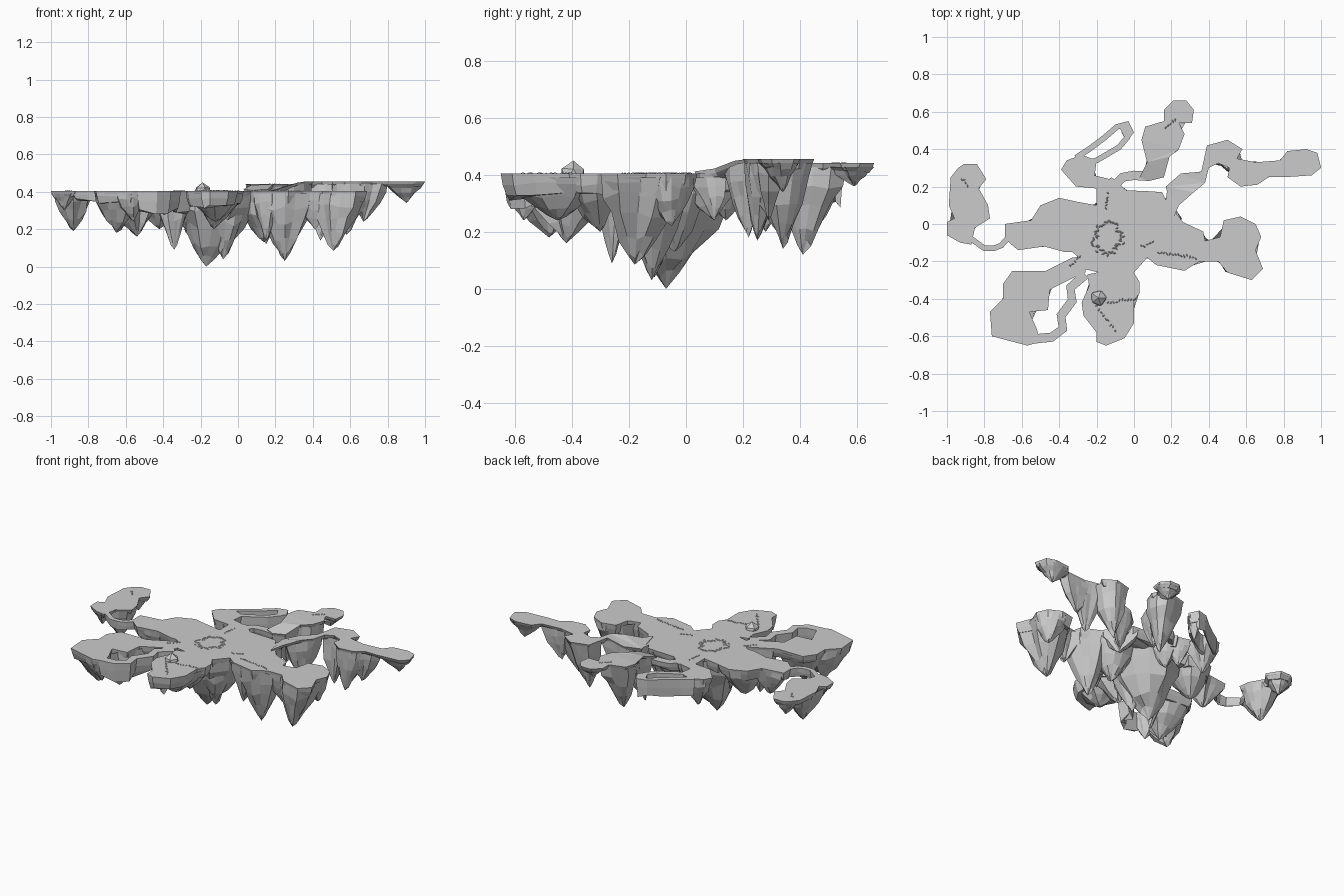
import bpy, bmesh, math, random
from mathutils import Vector
from mathutils.geometry import tessellate_polygon

if "Cube" in bpy.data.objects:
    bpy.data.objects.remove(bpy.data.objects["Cube"])

random.seed(4)
TOP = 0.405


def finish(bm, name):
    bmesh.ops.recalc_face_normals(bm, faces=bm.faces)
    me = bpy.data.meshes.new(name)
    bm.to_mesh(me)
    bm.free()
    ob = bpy.data.objects.new(name, me)
    bpy.context.collection.objects.link(ob)


def ccw(pts):
    pts = [Vector(p) for p in pts]
    area = sum(a.x * b.y - b.x * a.y for a, b in zip(pts, pts[1:] + pts[:1]))
    return pts if area > 0 else pts[::-1]


def inset(pts, d):
    out = []
    for i, p in enumerate(pts):
        a = (p - pts[i - 1]).normalized()
        b = (pts[(i + 1) % len(pts)] - p).normalized()
        n = Vector((-a.y - b.y, a.x + b.x))
        out.append(p + (n.normalized() if n.length > 1e-4 else n) * d)
    return out


def bridge(bm, rings):
    for r0, r1 in zip(rings, rings[1:]):
        n = len(r0)
        for i in range(n):
            bm.faces.new((r0[i], r0[(i + 1) % n], r1[(i + 1) % n], r1[i]))


def cap(bm, ring, pts):
    for tri in tessellate_polygon([[Vector((p.x, p.y, 0)) for p in pts]]):
        if len(set(tri)) == 3:
            bm.faces.new([ring[i] for i in tri])


def ray(c, d, pts):
    best = 9.0
    for a, b in zip(pts, pts[1:] + pts[:1]):
        e = b - a
        den = d.x * e.y - d.y * e.x
        if abs(den) > 1e-9:
            w = a - c
            t = (w.x * e.y - w.y * e.x) / den
            u = (w.x * d.y - w.y * d.x) / den
            if t > 0 and 0 <= u <= 1:
                best = min(best, t)
    return best


def rock(name, pts, cones=(), zf=lambda p: TOP, depth=0.06, d=0.02):
    """Flat-topped slab with hanging rock spikes: (cx, cy, reach, tipx, tipy, tipz)."""
    pts = ccw(pts)
    bm = bmesh.new()
    rings = []
    for dz, k in ((0, 0), (depth * .5, .35), (depth, 1)):
        rings.append([bm.verts.new((q.x, q.y, zf(p) - dz * random.uniform(.8, 1.2)))
                      for p, q in zip(pts, inset(pts, d * k))])
    bridge(bm, rings)
    cap(bm, rings[0], pts)
    cap(bm, rings[-1], inset(pts, d))
    for cx, cy, reach, tx, ty, tz in cones:
        c, tip, n = Vector((cx, cy)), Vector((tx, ty)), 12
        dirs = [Vector((math.cos(i * math.tau / n), math.sin(i * math.tau / n))) for i in range(n)]
        rad = [min(ray(c, v, pts) * .985, reach) for v in dirs]
        rings = []
        for t, s in ((0, 1), (.2, .94), (.45, .73), (.7, .44), (.88, .2)):
            m = c.lerp(tip, t)
            if zf(c) - tz < .12:
                s = 1 - t
            ring = []
            for v, r in zip(dirs, rad):
                z0 = zf(c + v * r) - .014
                q = m + v * r * s * (random.uniform(.88, 1.06) if t else 1)
                dz = random.uniform(-.05, .05) * (z0 - tz) if t else 0
                ring.append(bm.verts.new((q.x, q.y, z0 + (tz - z0) * t + dz)))
            rings.append(ring)
        bridge(bm, rings)
        apex = bm.verts.new((tx, ty, tz))
        last = rings[-1]
        for i in range(n):
            bm.faces.new((last[i], last[(i + 1) % n], apex))
    finish(bm, name)


def strip(name, path, w, depth=0.07):
    path = [Vector(p) for p in path]
    left, right = [], []
    for i, p in enumerate(path):
        t = (path[min(i + 1, len(path) - 1)] - path[max(i - 1, 0)]).normalized()
        nrm = Vector((-t.y, t.x)) * w / 2
        left.append(p + nrm)
        right.append(p - nrm)
    rock(name, left + right[::-1], depth=depth, d=w * .3)


def clamp(v):
    return max(0, min(1, v))


# central plateau
rock("hub", [(-.33, -.15), (-.27, -.2), (-.27, -.24), (-.1, -.28), (.0, -.26), (.07, -.18), (.15, -.2),
             (.28, -.12), (.27, .0), (.23, .05), (.22, .12), (.18, .2), (.17, .13), (.15, .17),
             (.08, .175), (-.04, .18), (-.12, .25), (-.2, .19), (-.2, .1), (-.31, .12), (-.33, -.04)],
     [(-.12, -.07, .24, -.17, -.07, 0), (-.06, -.13, .13, -.08, -.11, .04), (.12, -.05, .15, .14, -.04, .13),
      (-.25, -.08, .12, -.27, -.06, .17), (-.12, .13, .1, -.12, .14, .24), (.17, .07, .12, .2, .1, .24)])

# west arm and far west islet
rock("west_arm", [(-.4, .14), (-.31, .12), (-.28, .0), (-.32, -.15), (-.37, -.15), (-.48, -.12), (-.62, -.14),
                  (-.69, -.08), (-.69, 0), (-.55, .02), (-.5, .1)],
     [(-.4, .0, .14, -.42, .0, .2), (-.57, -.06, .12, -.56, -.05, .22)])
rock("far_west_islet", [(-.94, .3), (-.91, .32), (-.84, .32), (-.79, .24), (-.83, .19), (-.78, .1), (-.77, .03),
                        (-.85, -.02), (-.87, -.11), (-.93, -.1), (-1, -.06), (-1, .01), (-.96, .03),
                        (-.99, .1), (-.98, .25)],
     [(-.88, .07, .12, -.88, .08, .19), (-.89, .25, .1, -.88, .25, .29), (-.93, -.04, .08, -.93, -.04, .3)],
     depth=.035)
strip("west_bridge", [(-.67, -.07), (-.71, -.115), (-.75, -.13), (-.8, -.13), (-.87, -.08)], .03, .05)

# south west island with its thin rim
rock("south_west_island", [(-.25, -.17), (-.33, -.18), (-.47, -.25), (-.65, -.25), (-.7, -.32), (-.7, -.4),
                           (-.77, -.47), (-.76, -.6), (-.57, -.65), (-.5, -.63), (-.52, -.56), (-.56, -.47),
                           (-.46, -.46), (-.45, -.35), (-.33, -.29), (-.26, -.26)],
     [(-.65, -.51, .17, -.65, -.48, .18), (-.57, -.38, .17, -.54, -.42, .16),
      (-.34, -.24, .11, -.34, -.26, .09), (-.56, -.58, .1, -.56, -.57, .24)])
strip("south_west_rim", [(-.26, -.27), (-.34, -.34), (-.33, -.41), (-.39, -.49), (-.38, -.56), (-.44, -.605),
                         (-.54, -.615)], .05, .11)

# south island with boulder
rock("south_island", [(-.15, -.25), (-.02, -.23), (.03, -.31), (.03, -.37), (0, -.41), (0, -.53), (-.05, -.61),
                      (-.15, -.65), (-.2, -.63), (-.2, -.58), (-.27, -.49), (-.28, -.42), (-.24, -.33), (-.25, -.27)],
     [(-.13, -.46, .2, -.12, -.45, .24), (-.1, -.32, .13, -.13, -.3, .2)], depth=.08)
bm = bmesh.new()
bmesh.ops.create_icosphere(bm, subdivisions=1, radius=.048)
for v in bm.verts:
    v.co = v.co * random.uniform(.9, 1.05) + Vector((-.19, -.395, .4))
finish(bm, "boulder")

# east arm
rock("east_arm", [(.07, -.18), (.12, -.22), (.27, -.25), (.35, -.2), (.45, -.2), (.5, -.26), (.63, -.3),
                  (.69, -.24), (.65, -.14), (.68, -.07), (.65, 0), (.57, .04), (.48, .02), (.46, -.07),
                  (.38, -.09), (.37, -.04), (.24, .02), (.12, -.05)],
     [(.25, -.12, .16, .25, -.12, .03), (.14, -.16, .1, .15, -.16, .14), (.55, -.16, .17, .51, -.18, .085),
      (.59, -.05, .11, .6, -.05, .22), (.4, -.14, .1, .41, -.14, .2)])

# raised north east arm, sloping up from the hub and curling round a bay
rock("north_east_arm", [(.21, .03), (.17, .2), (.25, .27), (.36, .28), (.39, .42), (.5, .45), (.58, .4), (.55, .35),
                        (.65, .33), (.78, .34), (.82, .39), (.92, .4), (.98, .38), (1, .3), (.95, .26),
                        (.8, .25), (.72, .25), (.66, .21), (.57, .2), (.5, .25), (.51, .3), (.45, .325),
                        (.4, .3), (.38, .22), (.32, .17), (.24, .1)],
     [(.47, .38, .13, .44, .34, .14), (.3, .23, .11, .3, .22, .18), (.6, .27, .12, .58, .25, .17),
      (.7, .29, .1, .67, .29, .24), (.9, .33, .13, .9, .34, .34)],
     zf=lambda p: TOP + .051 * clamp((p.x - .19) / .15), depth=.03)

# north island
rock("north_island", [(.08, .23), (.16, .25), (.19, .36), (.24, .4), (.27, .48), (.24, .54), (.31, .54), (.32, .61),
                      (.28, .66), (.21, .66), (.16, .61), (.16, .55), (.06, .52), (.04, .45), (.07, .33), (.03, .25)],
     [(.15, .45, .13, .15, .41, .12), (.12, .31, .09, .12, .32, .2), (.24, .6, .12, .24, .59, .36)],
     zf=lambda p: TOP + .036 * clamp((p.y - .22) / .13), depth=.03)
strip("north_bridge", [(-.12, .19), (-.06, .25), (0, .26), (.08, .255)], .05, .05)

# north west island with hollow loop
rock("north_west_island", [(-.2, .1), (-.2, .19), (-.31, .2), (-.39, .29), (-.36, .34), (-.28, .37), (-.2, .34),
                           (-.21, .26), (-.13, .24), (-.05, .15)],
     [(-.29, .28, .11, -.28, .28, .2), (-.17, .19, .08, -.17, .19, .25)], depth=.06)
strip("loop_outer", [(-.31, .355), (-.24, .4), (-.16, .46), (-.09, .52), (-.03, .535)], .03, .1)
strip("loop_inner", [(-.28, .32), (-.2, .34), (-.08, .41), (-.03, .47)], .03, .1)
rock("loop_tip", [(-.07, .5), (-.08, .53), (-.03, .55), (0, .49), (-.04, .44)],
     [(-.04, .5, .06, -.05, .48, .24)], depth=.06, d=.01)


# pebble ring and cracks on the plateau
def shard(bm, x, y, z, r):
    a = random.random() * 6
    ring = [bm.verts.new((x + r * k * math.cos(a + i * 1.571), y + r * k * math.sin(a + i * 1.571), z - .003))
            for i, k in enumerate((1, .4, 1, .4))]
    tip = bm.verts.new((x, y, z + .004))
    for i in range(4):
        bm.faces.new((ring[i], ring[(i + 1) % 4], tip))


bm = bmesh.new()
for i in range(44):
    a, r = i * math.tau / 44, random.uniform(.055, .095)
    shard(bm, -.14 + r * math.cos(a), -.08 + r * math.sin(a), TOP, .02)
finish(bm, "pebble_ring")
bm = bmesh.new()
for x0, y0, x1, y1, n, z in ((.13, -.15, .33, -.18, 14, TOP), (-.15, .08, -.14, .16, 6, TOP),
                             (-.34, -.22, -.29, -.18, 5, TOP), (.04, -.12, .1, -.1, 5, TOP),
                             (-.14, -.42, 0, -.4, 10, TOP), (-.2, -.44, -.1, -.57, 9, TOP),
                             (.17, .51, .22, .56, 5, .441), (-.92, .24, -.89, .21, 4, TOP)):
    for i in range(n):
        t = i / (n - 1)
        shard(bm, x0 + (x1 - x0) * t, y0 + (y1 - y0) * t + random.uniform(-.006, .006), z, .016)
finish(bm, "surface_cracks")
